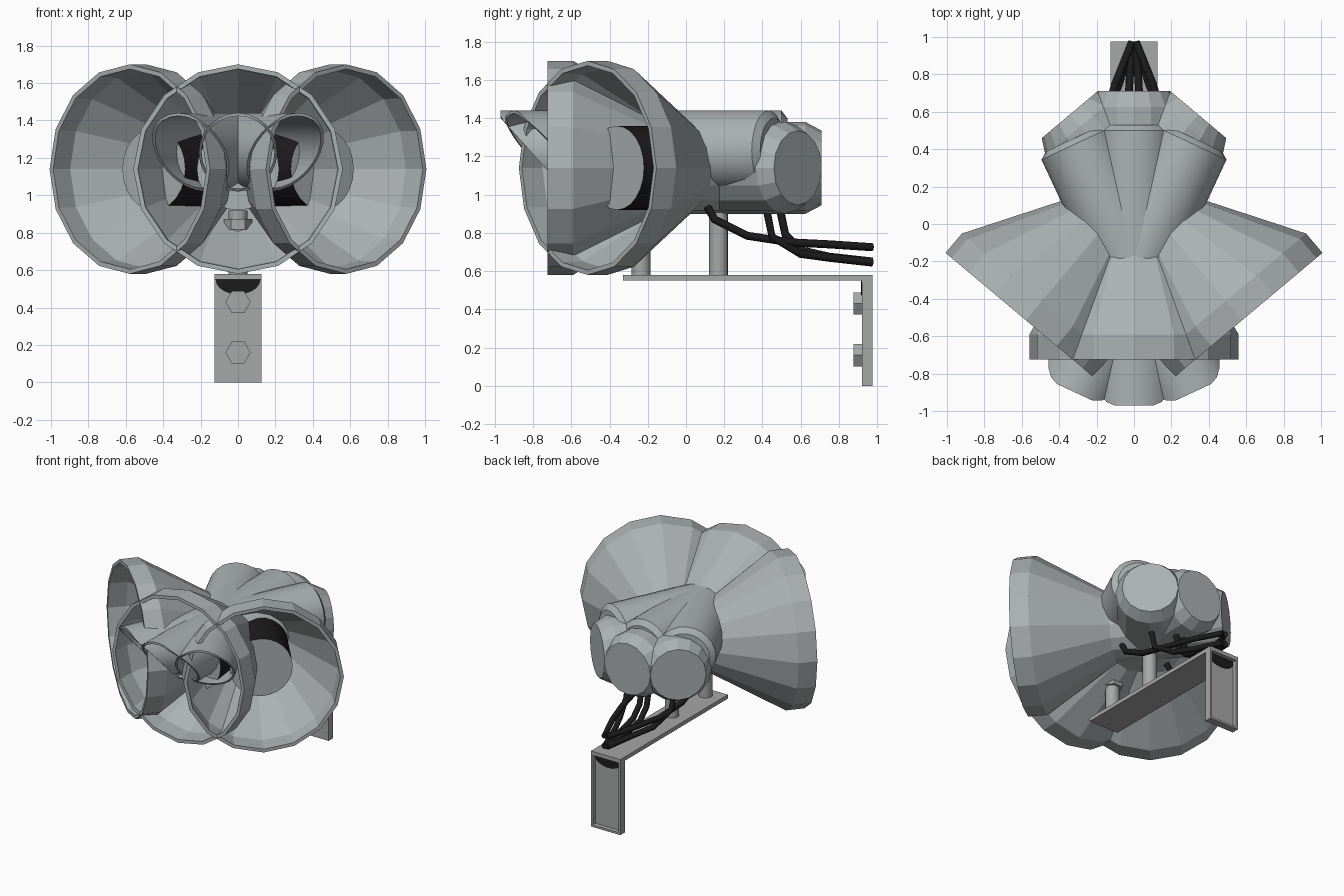
import bpy, bmesh, math
from mathutils import Matrix, Vector

if "Cube" in bpy.data.objects:
    bpy.data.objects.remove(bpy.data.objects["Cube"])


def material(name, col):
    m = bpy.data.materials.new(name)
    m.diffuse_color = (*col, 1)
    m.use_nodes = True
    m.node_tree.nodes["Principled BSDF"].inputs["Base Color"].default_value = m.diffuse_color
    return m


GREY = material("painted_grey", (0.41, 0.44, 0.445))
STEEL = material("bracket_grey", (0.38, 0.385, 0.385))
BLACK = material("rubber_black", (0.012, 0.012, 0.012))


def finish(name, bm, mat, matrix=Matrix(), smooth=False):
    bmesh.ops.recalc_face_normals(bm, faces=bm.faces[:])
    me = bpy.data.meshes.new(name)
    bm.to_mesh(me)
    bm.free()
    ob = bpy.data.objects.new(name, me)
    bpy.context.collection.objects.link(ob)
    ob.matrix_world = matrix
    me.materials.append(mat)
    if smooth:
        bpy.ops.object.select_all(action='DESELECT')
        ob.select_set(True)
        bpy.context.view_layer.objects.active = ob
        bpy.ops.object.shade_smooth_by_angle(angle=math.radians(35))
    return ob


def lathe(profile, n):
    """Revolve (y, radius) points about the y axis."""
    bm = bmesh.new()
    rings = []
    for y, r in profile:
        if r == 0:
            rings.append([bm.verts.new((0, y, 0))])
        else:
            rings.append([bm.verts.new((r * math.cos(2 * math.pi * i / n), y,
                                        r * math.sin(2 * math.pi * i / n))) for i in range(n)])
    for a, b in zip(rings, rings[1:]):
        for i in range(n):
            j = (i + 1) % n
            q = [a[i % len(a)], a[j % len(a)], b[j % len(b)], b[i % len(b)]]
            bm.faces.new(list(dict.fromkeys(q)))
    return bm


def box(name, lo, hi, mat):
    bm = bmesh.new()
    bmesh.ops.create_cube(bm, size=1)
    for v in bm.verts:
        v.co = Vector([lo[k] + (v.co[k] + 0.5) * (hi[k] - lo[k]) for k in range(3)])
    return finish(name, bm, mat)


def cylinder(name, centre, r, depth, n, mat, along_y=False):
    bm = lathe([(-depth / 2, 0), (-depth / 2, r), (depth / 2, r), (depth / 2, 0)], n)
    mx = Matrix.Translation(centre)
    if not along_y:
        mx = mx @ Matrix.Rotation(math.pi / 2, 4, 'X')
    return finish(name, bm, mat, mx, smooth=n > 8)


HORN = [(.535, 0), (.535, .195), (.45, .24), (-.25, .24), (-.765, .56), (-.90, .56),
        (-.90, .535), (-.765, .53), (-.27, .21), (-.27, 0)]
HOOD = [(.75, 0), (.75, .17), (.72, .21), (-.75, .21), (-.75, .195), (.70, .195), (.70, 0)]

for side, label in ((-1, "left"), (0, "centre"), (1, "right")):
    # large flared horn with rear drum
    mx = Matrix.Translation((0, .175, 1.14)) @ Matrix.Rotation(math.radians(40 * side), 4, 'Z')
    finish("horn_" + label, lathe(HORN, 16), GREY, mx)
    # black core inside the horn with a grey end face
    core = finish("horn_core_" + label,
                  lathe([(-.26, 0), (-.26, .22), (-.70, .22), (-.70, 0)], 24), BLACK, mx, True)
    core.data.materials.append(GREY)
    for p in core.data.polygons:
        if p.normal.y < -.9:
            p.material_index = 1
    # hooded tube above, its mouth sloping back towards the bottom
    bm = lathe(HOOD, 24)
    for v in bm.verts:
        if v.co.y < -.7:
            v.co.y += max(0, .17 - v.co.z) * .9
    mx = Matrix.Translation((0, -.22, 1.23)) @ Matrix.Rotation(math.radians(25 * side), 4, 'Z')
    finish("hood_tube_" + label, bm, GREY, mx, True)

# bracket: shelf and upright open at the back
box("shelf", (-.125, -.33, .55), (.125, .975, .58), STEEL)
box("upright_web", (-.125, .92, 0), (.125, .94, .56), STEEL)
for s in (-1, 1):
    box("upright_flange", (s * .117 - .008, .935, 0), (s * .117 + .008, .975, .56), STEEL)
box("upright_foot", (-.125, .935, 0), (.125, .975, .016), STEEL)

# dark half-round patches on both faces of the upright
for y in (.916, .944):
    bm = bmesh.new()
    pts = [(.12 * math.cos(t), y, .55 + .08 * math.sin(t))
           for t in [math.pi + math.pi * i / 10 for i in range(11)]]
    f = bm.faces.new([bm.verts.new(p) for p in pts])
    r = bmesh.ops.extrude_face_region(bm, geom=[f])
    for v in r["geom"]:
        if isinstance(v, bmesh.types.BMVert):
            v.co.y += .005 if y < .93 else -.005
    finish("dark_patch", bm, BLACK)

# wall bolts
for z in (.43, .16):
    cylinder("wall_bolt", (0, .9, z), .067, .05, 6, STEEL, True)

# support posts and nut
cylinder("front_post", (0, -.235, .74), .05, .36, 16, STEEL)
cylinder("rear_post", (0, .17, .75), .05, .38, 16, STEEL)
cylinder("post_nut", (0, -.235, .845), .075, .055, 6, STEEL)


# cables drooping from the drums to the back
def cable(name, pts):
    cu = bpy.data.curves.new(name, 'CURVE')
    cu.dimensions = '3D'
    cu.bevel_depth = .021
    cu.bevel_resolution = 2
    cu.use_fill_caps = True
    sp = cu.splines.new('POLY')
    sp.points.add(len(pts) - 1)
    for p, c in zip(sp.points, pts):
        p.co = (*c, 1)
    ob = bpy.data.objects.new(name, cu)
    cu.materials.append(BLACK)
    bpy.context.collection.objects.link(ob)


for s in (-1, 1):
    cable("horn_cable", [(s * .2, .11, .94), (s * .2, .15, .87), (s * .19, .32, .785),
                         (s * .16, .55, .75), (s * .10, .75, .74), (s * .01, .975, .725)])
    cable("drum_cable", [(s * .2, .42, .93), (s * .19, .45, .78), (s * .14, .60, .69),
                         (s * .08, .75, .67), (s * .01, .975, .645)])
    cable("middle_cable", [(s * .03, .49, .93), (s * .03, .52, .79), (s * .03, .60, .71),
                           (s * .025, .75, .675), (s * .01, .975, .65)])
